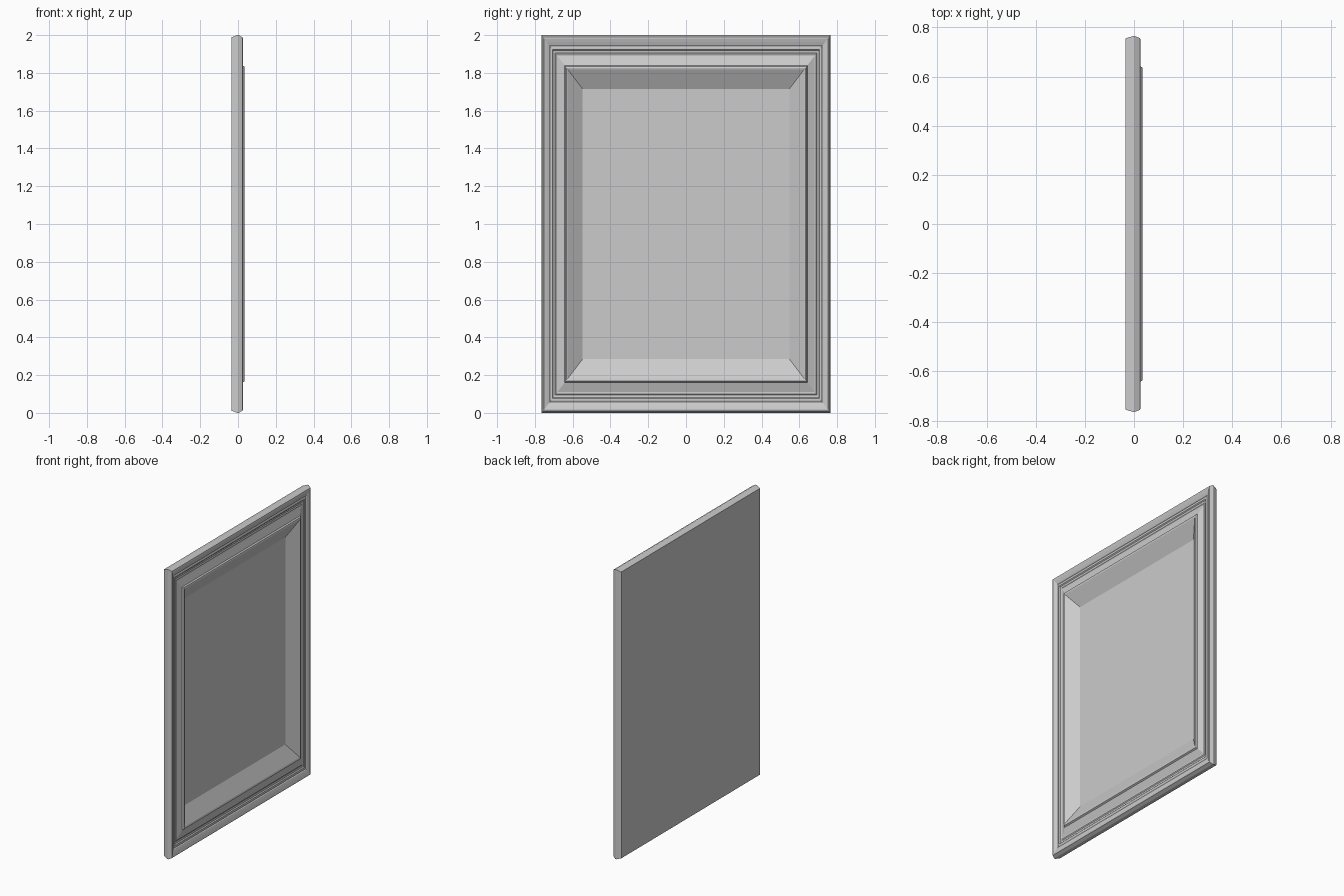
import bpy, bmesh

if "Cube" in bpy.data.objects:
    bpy.data.objects.remove(bpy.data.objects["Cube"])

HALF_W, HALF_H = 0.765, 1.0

# Moulding section from back edge to sunken field: (fraction of half size, x)
PROFILE = [
    (0.987, -0.035),                                     # back edge
    (0.999, -0.003), (0.999, 0.003),                     # pointed outer rim
    (0.988, 0.024), (0.980, 0.026),                      # front lip
    (0.962, 0.021), (0.945, 0.015), (0.941, 0.010),      # cove
    (0.934, 0.013), (0.924, 0.013), (0.918, 0.007),      # small bead
    (0.905, 0.005), (0.898, 0.009), (0.888, 0.008),      # groove and step
    (0.839, 0.024), (0.833, 0.033), (0.826, 0.035), (0.818, 0.033),  # raised ridge
    (0.714, -0.022),                                     # bevel down to field
]


def ring(bm, f, x):
    """Rectangle of four vertices around the panel centre."""
    return [bm.verts.new((x, sy * f * HALF_W, HALF_H + sz * f * HALF_H))
            for sy, sz in ((-1, -1), (1, -1), (1, 1), (-1, 1))]


bm = bmesh.new()
rings = [ring(bm, f / 0.999, x) for f, x in PROFILE]

# Mitred moulding strips
for a, b in zip(rings, rings[1:]):
    for i in range(4):
        j = (i + 1) % 4
        bm.faces.new((a[i], a[j], b[j], b[i]))

# Flat back and sunken centre field
bm.faces.new(rings[0][::-1])
bm.faces.new(rings[-1])
bmesh.ops.recalc_face_normals(bm, faces=bm.faces)

mesh = bpy.data.meshes.new("framed_panel")
bm.to_mesh(mesh)
bm.free()
panel = bpy.data.objects.new("framed_panel", mesh)
bpy.context.collection.objects.link(panel)
